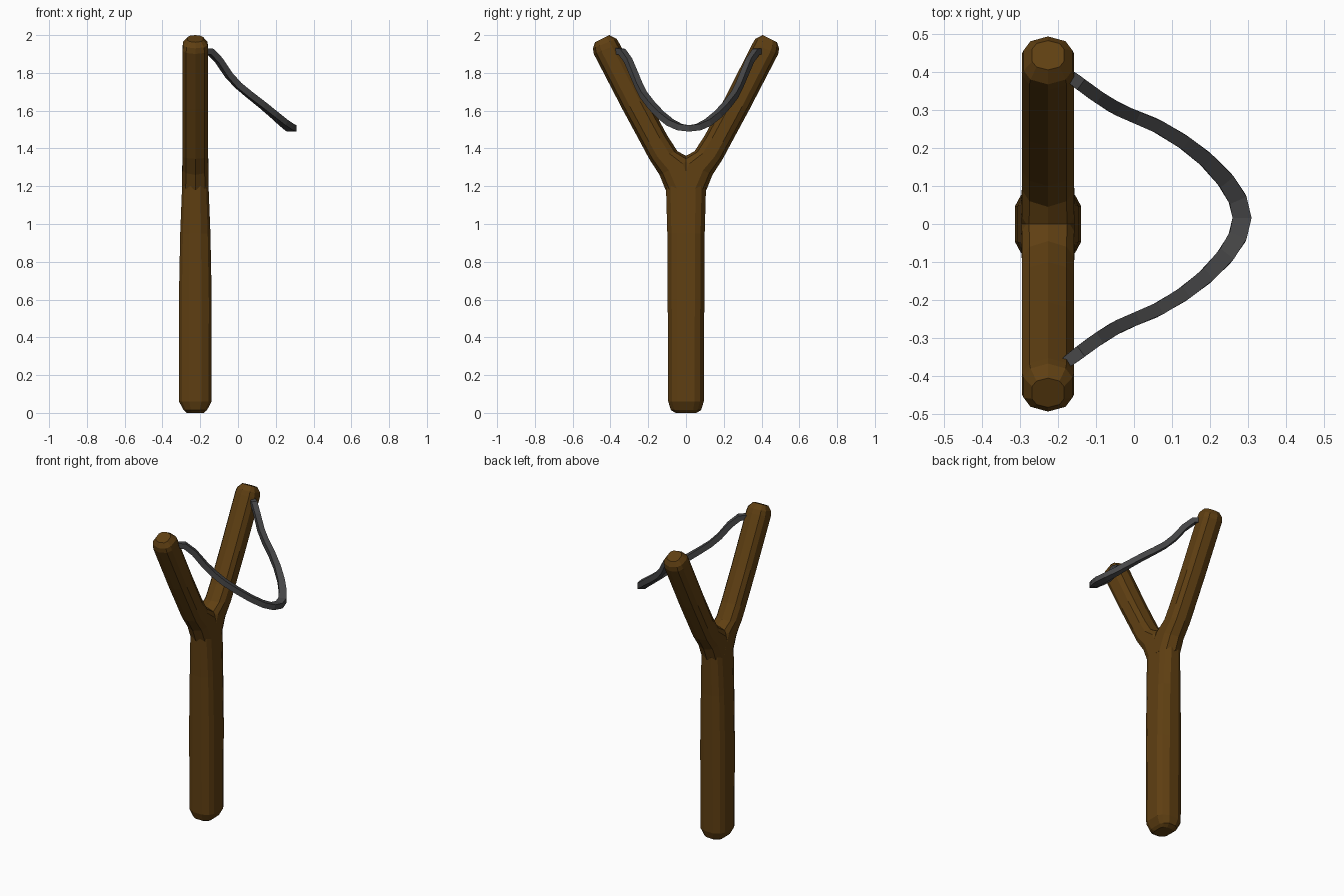
import bpy, bmesh
from mathutils import Vector

if "Cube" in bpy.data.objects:
    bpy.data.objects.remove(bpy.data.objects["Cube"])

CX = -0.226  # x centre of the wooden frame


def material(name, colour):
    m = bpy.data.materials.new(name)
    m.diffuse_color = (*colour, 1)
    m.use_nodes = True
    m.node_tree.nodes["Principled BSDF"].inputs["Base Color"].default_value = m.diffuse_color
    return m


wood = material("brown wood", (0.115, 0.05, 0.006))
rubber = material("dark grey rubber", (0.062, 0.062, 0.064))


def loft(name, rings, mat):
    """Skin a list of equal-length point rings and close both ends."""
    bm = bmesh.new()
    loops = [[bm.verts.new(p) for p in ring] for ring in rings]
    n = len(loops[0])
    for a, b in zip(loops, loops[1:]):
        for i in range(n):
            j = (i + 1) % n
            bm.faces.new((a[i], a[j], b[j], b[i]))
    bm.faces.new(loops[0][::-1])
    bm.faces.new(loops[-1])
    bmesh.ops.recalc_face_normals(bm, faces=bm.faces)
    me = bpy.data.meshes.new(name)
    bm.to_mesh(me)
    bm.free()
    me.materials.append(mat)
    ob = bpy.data.objects.new(name, me)
    bpy.context.collection.objects.link(ob)
    return ob


def section(quarter):
    """Mirror a quarter outline (along, across) into a closed outline."""
    half = quarter + [(-a, c) for a, c in reversed(quarter)]
    return half + [(a, -c) for a, c in reversed(half) if c > 0]


# Handle: tapered bar with a bevelled foot
bar = section([(1, 0.38), (0.78, 0.82), (0.48, 1)])
handle_sizes = [(0.0, 0.045, 0.055), (0.015, 0.062, 0.08), (0.06, 0.086, 0.094),
                (0.6, 0.087, 0.097), (0.95, 0.08, 0.099), (1.2, 0.07, 0.106)]
loft("handle", [[(CX + c * rx, a * ry, z) for a, c in bar]
                for z, rx, ry in handle_sizes], wood)

# Fork prongs: each ring is spanned between an inner and an outer edge point
prong = section([(1, 0), (0.8, 0.72), (0.42, 1)])
prong_edges = [  # inner y, z, outer y, z, half depth
    (-0.106, 1.18, 0.108, 1.18, 0.071),
    (-0.03, 1.345, 0.14, 1.26, 0.069),
    (0.045, 1.385, 0.195, 1.345, 0.068),
    (0.1, 1.47, 0.235, 1.42, 0.068),
    (0.205, 1.665, 0.335, 1.605, 0.068),
    (0.352, 1.955, 0.488, 1.9, 0.068),
    (0.367, 1.98, 0.493, 1.93, 0.064),
    (0.405, 2.0, 0.482, 1.962, 0.042)]
for side, label in ((1, "back"), (-1, "front")):
    rings = []
    for iy, iz, oy, oz, depth in prong_edges:
        mid = Vector((CX, side * (iy + oy) / 2, (iz + oz) / 2))
        span = Vector((0, side * (oy - iy) / 2, (oz - iz) / 2))
        rings.append([mid + span * a + Vector((c * depth, 0, 0)) for a, c in prong])
    loft(label + "_prong", rings, wood)

# Elastic band: rectangular strip swept from prong to prong
Y0 = 0.016
half_path = [  # x, y from band centre, z, width
    (-0.185, 0.385, 1.915, 0.03), (-0.145, 0.355, 1.912, 0.034),
    (-0.1, 0.322, 1.865, 0.034), (-0.05, 0.29, 1.79, 0.034),
    (0.0, 0.267, 1.735, 0.034), (0.06, 0.242, 1.685, 0.035),
    (0.13, 0.2, 1.63, 0.037), (0.19, 0.153, 1.58, 0.04),
    (0.24, 0.1, 1.537, 0.045), (0.272, 0.05, 1.513, 0.048)]
path = half_path + [(0.284, 0, 1.506, 0.05)]
path += [(x, -y, z, w) for x, y, z, w in reversed(half_path)]
pts = [Vector((x, y + Y0, z)) for x, y, z, w in path]
rings = []
for i, p in enumerate(pts):
    t = (pts[min(i + 1, len(pts) - 1)] - pts[max(i - 1, 0)]).normalized()
    side = t.cross(Vector((0, 0, 1))).normalized()
    up = side.cross(t)
    w, h = path[i][3] / 2, 0.017
    rings.append([p + side * w * a + up * h * b
                  for a, b in ((-1, -1), (1, -1), (1, 1), (-1, 1))])
loft("elastic_band", rings, rubber)
